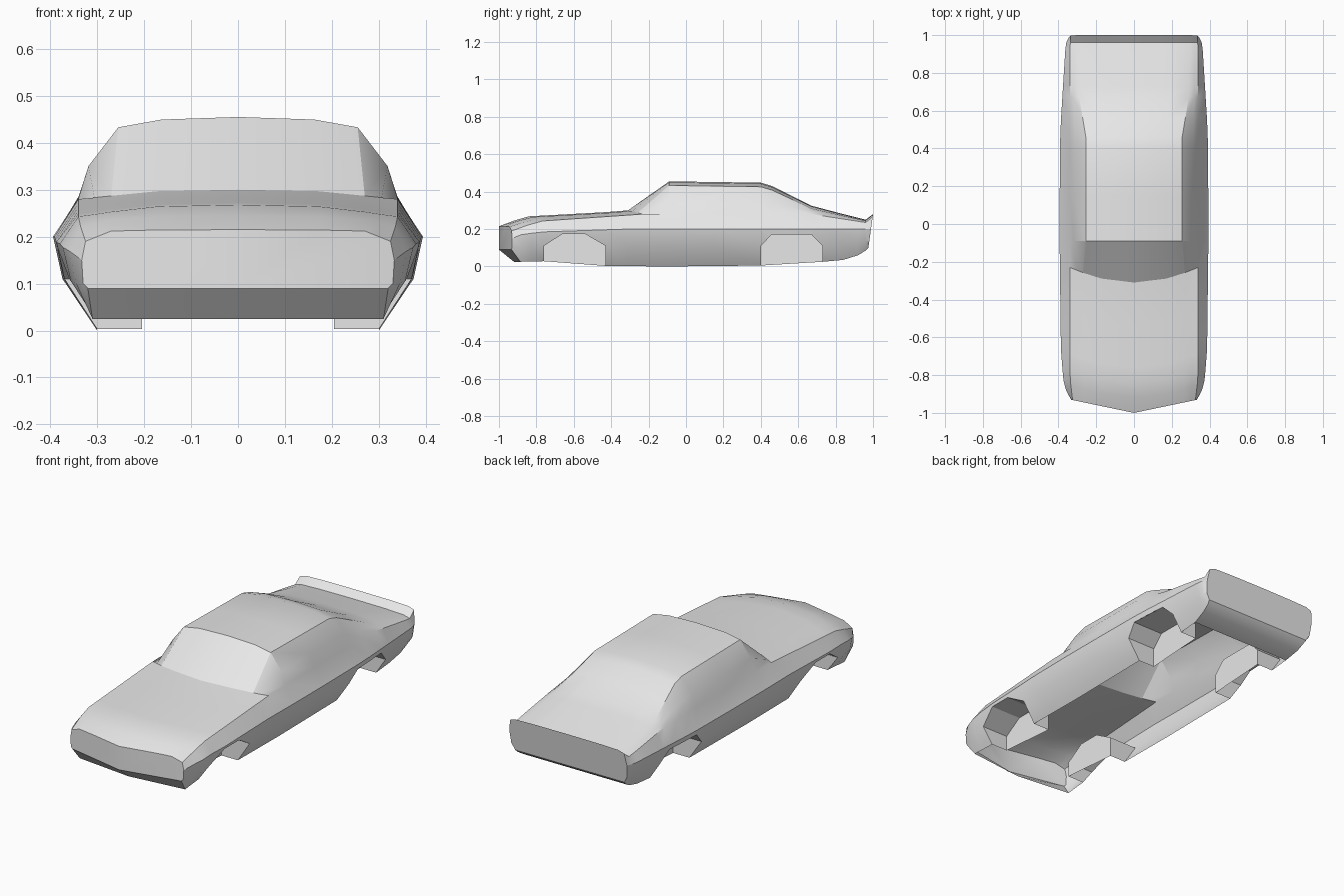
import bpy
import bmesh

cube = bpy.data.objects.get("Cube")
if cube:
    bpy.data.objects.remove(cube, do_unlink=True)

paint = bpy.data.materials.new("light_grey_paint")
paint.use_nodes = True
grey = (0.8, 0.8, 0.8, 1)
paint.diffuse_color = grey
paint.node_tree.nodes["Principled BSDF"].inputs["Base Color"].default_value = grey


def along(keys, y):
    """Piecewise linear value along the car's length."""
    if y <= keys[0][0]:
        return keys[0][1]
    for (start, low), (end, high) in zip(keys, keys[1:]):
        if y <= end:
            return low + (high - low) * (y - start) / (end - start)
    return keys[-1][1]


def finish(bm, name):
    """Turn a half mesh into a mirrored, painted object."""
    bmesh.ops.remove_doubles(bm, verts=bm.verts, dist=0.0005)
    bmesh.ops.recalc_face_normals(bm, faces=bm.faces)
    mesh = bpy.data.meshes.new(name)
    bm.to_mesh(mesh)
    bm.free()
    mesh.materials.append(paint)
    obj = bpy.data.objects.new(name, mesh)
    bpy.context.collection.objects.link(obj)
    mirror = obj.modifiers.new("Mirror", "MIRROR")
    mirror.use_axis[0] = True
    mirror.use_clip = True
    bpy.ops.object.select_all(action="DESELECT")
    obj.select_set(True)
    bpy.context.view_layer.objects.active = obj
    bpy.ops.object.shade_smooth_by_angle(angle=0.4)
    return obj


# Long lines of the body: each is a short list of (y, value)
top_line = [(-1, .215), (-.92, .245), (-.84, .268), (-.4, .292), (-.31, .3),
            (-.09, .455), (.4, .448), (.46, .43), (.67, .325), (.84, .28),
            (.96, .25), (1, .28)]
crown_drop = [(-1, .003), (-.84, .015), (-.31, .013), (-.09, .022),
              (.46, .022), (.67, .015), (1, .004)]
roof_width = [(-1, .27), (-.31, .27), (-.09, .255), (.46, .255), (.67, .29), (1, .3)]
shoulder_width = [(-1, .325), (-.92, .335), (-.84, .34), (.9, .34), (1, .335)]
shoulder_line = [(-1, .19), (-.92, .22), (-.84, .243), (-.31, .28), (.4, .285),
                 (.67, .28), (.96, .235), (1, .265)]
belt_width = [(-1, .333), (-.92, .36), (-.86, .372), (-.66, .387), (0, .395),
              (.5, .39), (.95, .362), (1, .345)]
belt_line = [(-1, .15), (-.92, .17), (-.76, .185), (-.31, .2), (1, .2)]
lower_tuck = [(-1, .003), (-.92, .015), (-.76, .02), (.9, .02), (1, .005)]
lower_line = [(-1, .1), (-.92, .1), (-.76, .11), (.73, .11), (1, .135)]
sill_width = [(-1, .32), (-.92, .31), (-.76, .3), (.84, .3), (1, .32)]
sill_line = [(-1, .09), (-.92, .025), (-.76, .028), (-.43, .003), (-.1, 0),
             (.4, .005), (.73, .025), (.84, .035), (.92, .06), (.96, .085), (1, .1)]
top_bow = [(-1, .07), (-.31, .08), (-.09, 0)]
side_bow = [(-1, .07), (-.92, .04), (-.8, 0)]

# Wheel arches
arches = [[(-.76, .11), (-.66, .174), (-.54, .174), (-.43, .11)],
          [(.4, .11), (.46, .172), (.67, .172), (.73, .11)]]
well_depth = 0.205


def in_arch(y):
    return next((a for a in arches if a[0][0] <= y <= a[-1][0]), None)


def lower_edge(y):
    """Point where the body side folds under, raised inside an arch."""
    belt, low = along(belt_line, y), along(lower_line, y)
    arch = in_arch(y)
    z = max(low, along(arch, y)) if arch else low
    share = (belt - z) / (belt - low)
    return along(belt_width, y) - along(lower_tuck, y) * share, z


def section(y):
    """Half cross-section from the centre top to the centre bottom."""
    top, drop = along(top_line, y), along(crown_drop, y)
    roof = along(roof_width, y), top - drop
    shoulder = along(shoulder_width, y), along(shoulder_line, y)
    bulge = 0.14 * (roof[1] - shoulder[1])
    middle = ((roof[0] + shoulder[0]) / 2 + bulge,
              (roof[1] + shoulder[1]) / 2 - bulge / 3)
    sill = along(sill_width, y), along(sill_line, y)
    outline = [(0, top), (roof[0] * 0.64, top - drop * 0.25), roof, middle, shoulder,
               (along(belt_width, y), along(belt_line, y)), lower_edge(y),
               sill, (0, sill[1])]
    points = []
    for i, (x, z) in enumerate(outline):
        bow = along(top_bow if i < 5 else side_bow, y)
        reach = min(x / 0.335, 1)
        if y == -1:
            place = y + bow * x / 0.335          # straight-sided pointed nose
        elif y == 1:
            place = 0.975 + (z - 0.1) * 0.14     # leaning tail panel
        else:
            place = y + bow * reach ** 2
        points.append((x, place, z))
    return points


# Body shell: loft, nose and tail panels, open underneath
stations = [-1, -.92, -.84, -.76, -.66, -.54, -.43, -.31, -.09, .15, .4,
            .46, .56, .67, .73, .84, .92, .96, 1]
bm = bmesh.new()
rings = [[bm.verts.new(p) for p in section(y)] for y in stations]
for k, (a, b) in enumerate(zip(rings, rings[1:])):
    centre = (stations[k] + stations[k + 1]) / 2
    for i in range(8):
        if i == 6 and in_arch(centre):
            continue
        if i == 7 and -.92 < centre < .84:
            continue
        bm.faces.new((a[i], a[i + 1], b[i + 1], b[i]))
bm.faces.new(rings[0])
bm.faces.new(rings[-1])
loose = [v for v in bm.verts if not v.link_faces]
bmesh.ops.delete(bm, geom=loose, context="VERTS")
finish(bm, "body_shell")

# Wheel wells: arched tunnels with end walls and an inner wall
bm = bmesh.new()
for arch in arches:
    outer, inner = [], []
    for y, _ in arch:
        x, z = lower_edge(y)
        outer.append(bm.verts.new((x, y, z)))
        inner.append(bm.verts.new((well_depth, y, z)))
    feet = []
    for end in (0, -1):
        y = arch[end][0]
        z = along(sill_line, y)
        out_foot = bm.verts.new((along(sill_width, y), y, z))
        in_foot = bm.verts.new((well_depth, y, z))
        bm.faces.new((outer[end], out_foot, in_foot, inner[end]))
        feet.append(in_foot)
    for i in range(len(arch) - 1):
        bm.faces.new((outer[i], outer[i + 1], inner[i + 1], inner[i]))
    bm.faces.new([feet[0]] + inner + [feet[1]])
finish(bm, "wheel_wells")
